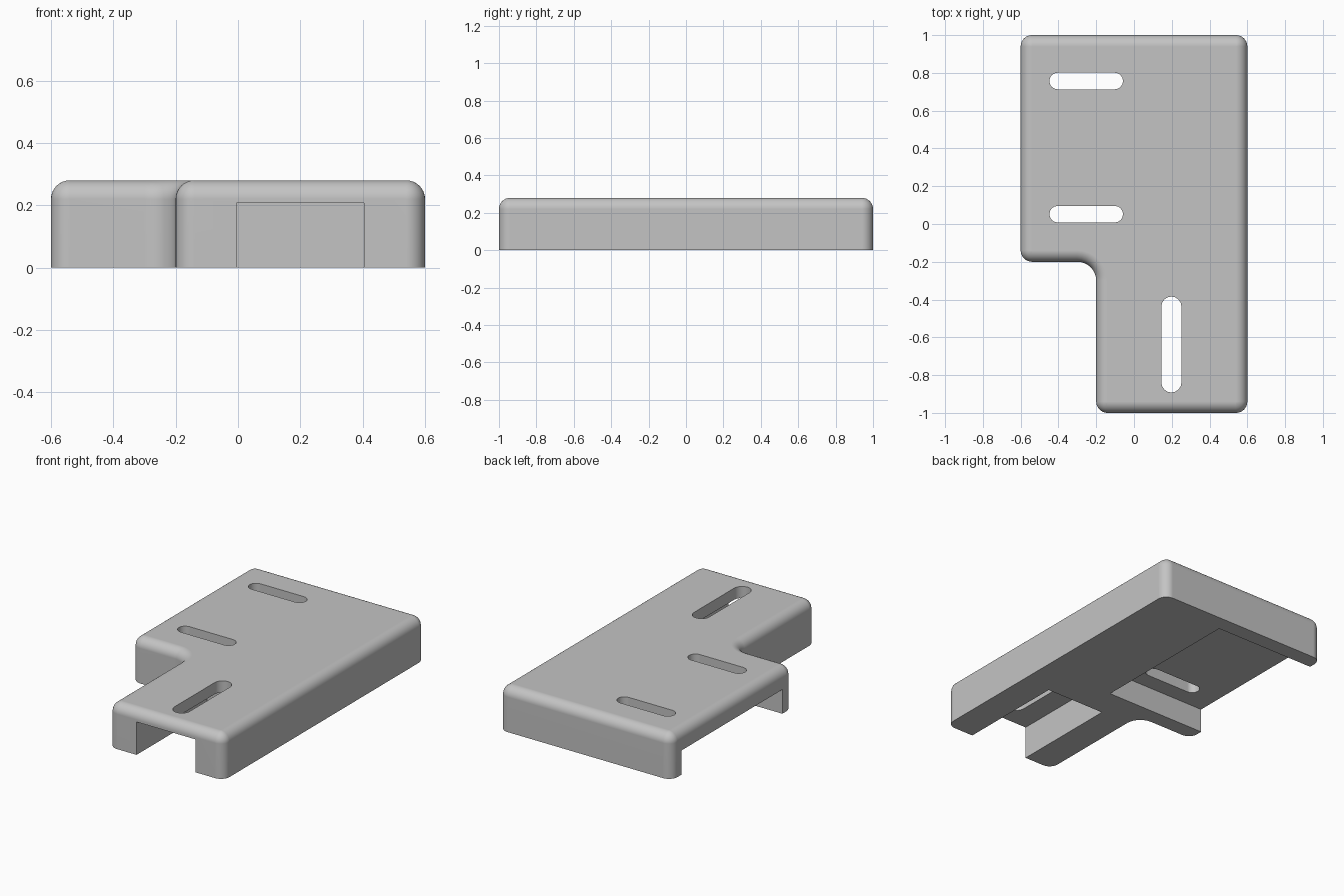
import bpy
import bmesh
from math import pi, sin, cos
from mathutils import Vector

HEIGHT = 0.28
ROUND = 0.06      # top edge and outer corner radius
INNER = 0.10      # radius of the inner corner
STEPS = 8

cube = bpy.data.objects.get("Cube")
if cube:
    bpy.data.objects.remove(cube, do_unlink=True)

grey = bpy.data.materials.new("plain_grey")
grey.use_nodes = True
colour = (0.55, 0.55, 0.55, 1)
grey.diffuse_color = colour
grey.node_tree.nodes["Principled BSDF"].inputs["Base Color"].default_value = colour

# L-shaped outline, counter-clockwise: corner x, corner y, start angle in quarter turns
CORNERS = [(-0.2, -1, 2), (0.6, -1, 3), (0.6, 1, 0), (-0.6, 1, 1), (-0.6, -0.2, 2)]


def arc(cx, cy, radius, start, sweep):
    return [(cx + radius * cos(start + sweep * i / STEPS),
             cy + radius * sin(start + sweep * i / STEPS)) for i in range(STEPS + 1)]


def outline(inset):
    points = []
    for x, y, quarter in CORNERS:
        a = quarter * pi / 2
        sx = 1 if quarter in (0, 3) else -1
        sy = 1 if quarter in (0, 1) else -1
        points += arc(x - sx * ROUND, y - sy * ROUND, ROUND - inset, a, pi / 2)
    # concave corner turns the other way
    points += arc(-0.2 - INNER, -0.2 - INNER, INNER + inset, pi / 2, -pi / 2)
    return points


def make_object(name, bm):
    bmesh.ops.remove_doubles(bm, verts=bm.verts, dist=1e-5)
    bmesh.ops.recalc_face_normals(bm, faces=bm.faces)
    mesh = bpy.data.meshes.new(name)
    bm.to_mesh(mesh)
    bm.free()
    mesh.materials.append(grey)
    obj = bpy.data.objects.new(name, mesh)
    bpy.context.collection.objects.link(obj)
    return obj


def loft(name, rings):
    """Closed solid through rings of (points, z)."""
    bm = bmesh.new()
    loops = [[bm.verts.new((x, y, z)) for x, y in pts] for pts, z in rings]
    for low, high in zip(loops, loops[1:]):
        for i in range(len(low)):
            j = (i + 1) % len(low)
            bm.faces.new((low[i], low[j], high[j], high[i]))
    bm.faces.new(loops[0][::-1])
    bm.faces.new(loops[-1])
    return make_object(name, bm)


def box(name, x0, x1, y0, y1, z0, z1):
    pts = [(x0, y0), (x1, y0), (x1, y1), (x0, y1)]
    return loft(name, [(pts, z0), (pts, z1)])


def slot(name, x, y, length, width, turned=False):
    r, half = width / 2, (length - width) / 2
    pts = arc(half, 0, r, -pi / 2, pi) + arc(-half, 0, r, pi / 2, pi)
    if turned:
        pts = [(-b, a) for a, b in pts]
    pts = [(x + a, y + b) for a, b in pts]
    return loft(name, [(pts, -0.1), (pts, 0.5)])


# Cover body with rounded top edge
rings = [(outline(0), 0)]
for i in range(STEPS + 1):
    t = i / STEPS * pi / 2
    rings.append((outline(ROUND * (1 - cos(t))), HEIGHT - ROUND + ROUND * sin(t)))
cover = loft("cover_body", rings)

# Channels open to the front and the side, and through slots
cutters = [
    box("front_channel_cutter", -0.005, 0.405, -1.2, -0.3, -0.1, 0.207),
    box("side_channel_cutter", -0.8, 0.1, -0.1, 0.9, -0.1, 0.152),
    slot("rear_slot_cutter", -0.253, 0.757, 0.39, 0.088),
    slot("middle_slot_cutter", -0.253, 0.052, 0.39, 0.088),
    slot("front_slot_cutter", 0.198, -0.638, 0.508, 0.106, True),
]
bpy.context.view_layer.objects.active = cover
for cutter in cutters:
    cutter.hide_render = True
    cut = cover.modifiers.new(cutter.name, "BOOLEAN")
    cut.operation = "DIFFERENCE"
    cut.solver = "EXACT"
    cut.object = cutter
    bpy.ops.object.modifier_apply(modifier=cut.name)
    bpy.data.objects.remove(cutter, do_unlink=True)

# Smooth rounded edges, crisp cuts
bpy.ops.object.select_all(action="DESELECT")
cover.select_set(True)
bpy.ops.object.shade_smooth_by_angle(angle=pi / 6)
normals = cover.modifiers.new("flat_face_normals", "WEIGHTED_NORMAL")
normals.keep_sharp = True
